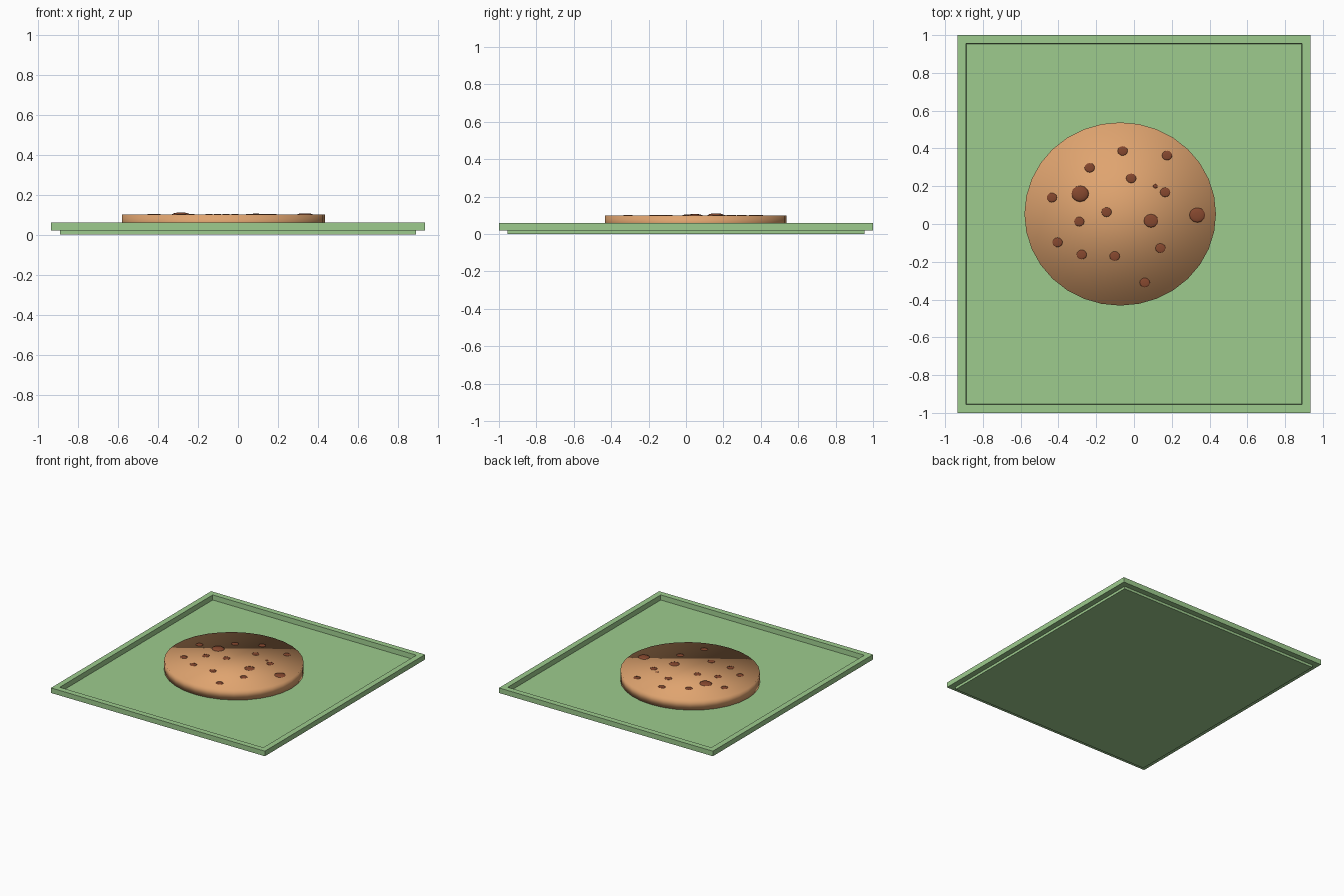
import bpy, bmesh, math

if "Cube" in bpy.data.objects:
    bpy.data.objects.remove(bpy.data.objects["Cube"])


def material(name, rgb):
    m = bpy.data.materials.new(name)
    m.diffuse_color = (*rgb, 1)
    m.use_nodes = True
    m.node_tree.nodes["Principled BSDF"].inputs["Base Color"].default_value = m.diffuse_color
    return m


green = material("tray green", (0.34, 0.60, 0.27))
tan = material("baked dough", (0.74, 0.37, 0.16))
brown = material("dark chip", (0.24, 0.065, 0.028))


def lofted(name, rings, mat, smooth=False):
    """Bridge equal-length point rings from bottom to top and cap both ends."""
    bm = bmesh.new()
    loops = [[bm.verts.new(p) for p in ring] for ring in rings]
    n = len(loops[0])
    for a, b in zip(loops, loops[1:]):
        for i in range(n):
            j = (i + 1) % n
            bm.faces.new((a[i], a[j], b[j], b[i]))
    bm.faces.new(loops[0][::-1])
    bm.faces.new(loops[-1])
    for f in bm.faces:
        f.smooth = smooth
    mesh = bpy.data.meshes.new(name)
    bm.to_mesh(mesh)
    bm.free()
    mesh.materials.append(mat)
    ob = bpy.data.objects.new(name, mesh)
    bpy.context.collection.objects.link(ob)
    return ob


def rectangle(hx, hy, z):
    return [(-hx, -hy, z), (hx, -hy, z), (hx, hy, z), (-hx, hy, z)]


def ellipse(cx, cy, rx, ry, z, n=32):
    return [(cx + rx * math.cos(2 * math.pi * i / n),
             cy + ry * math.sin(2 * math.pi * i / n), z) for i in range(n)]


# Tray: stepped base, raised rim and sunken floor
lofted("tray", [rectangle(0.89, 0.955, 0.0), rectangle(0.89, 0.955, 0.02),
                rectangle(0.935, 1.0, 0.02), rectangle(0.935, 1.0, 0.06),
                rectangle(0.89, 0.955, 0.06), rectangle(0.888, 0.953, 0.021)], green)

# Cookie disc resting on the tray floor
CX, CY = -0.073, 0.053
lofted("cookie", [ellipse(CX, CY, 0.507, 0.485, z) for z in (0.021, 0.1)], tan, True)

# Chips: x, y, radius, height above the cookie
big = [(-0.285, 0.16, 0.046, 0.011), (0.335, 0.047, 0.042, 0.007), (0.09, 0.017, 0.038, 0.005)]
small = [(-0.06, 0.387), (0.175, 0.363), (-0.235, 0.298), (-0.015, 0.242),
         (0.165, 0.168), (-0.435, 0.14), (-0.145, 0.063), (-0.29, 0.013),
         (-0.405, -0.097), (-0.277, -0.162), (-0.102, -0.17), (0.14, -0.128),
         (0.057, -0.31)]
chips = big + [(x, y, 0.027, 0.003) for x, y in small] + [(0.113, 0.2, 0.012, 0.002)]
for x, y, r, h in chips:
    rings = [ellipse(x, y, r * s, r * s * 0.93, 0.1 + h * t, 12)
             for s, t in ((1, -0.5), (1, 0.1), (0.8, 0.6), (0.4, 0.95))]
    lofted("chocolate_chip", rings, brown, True)
